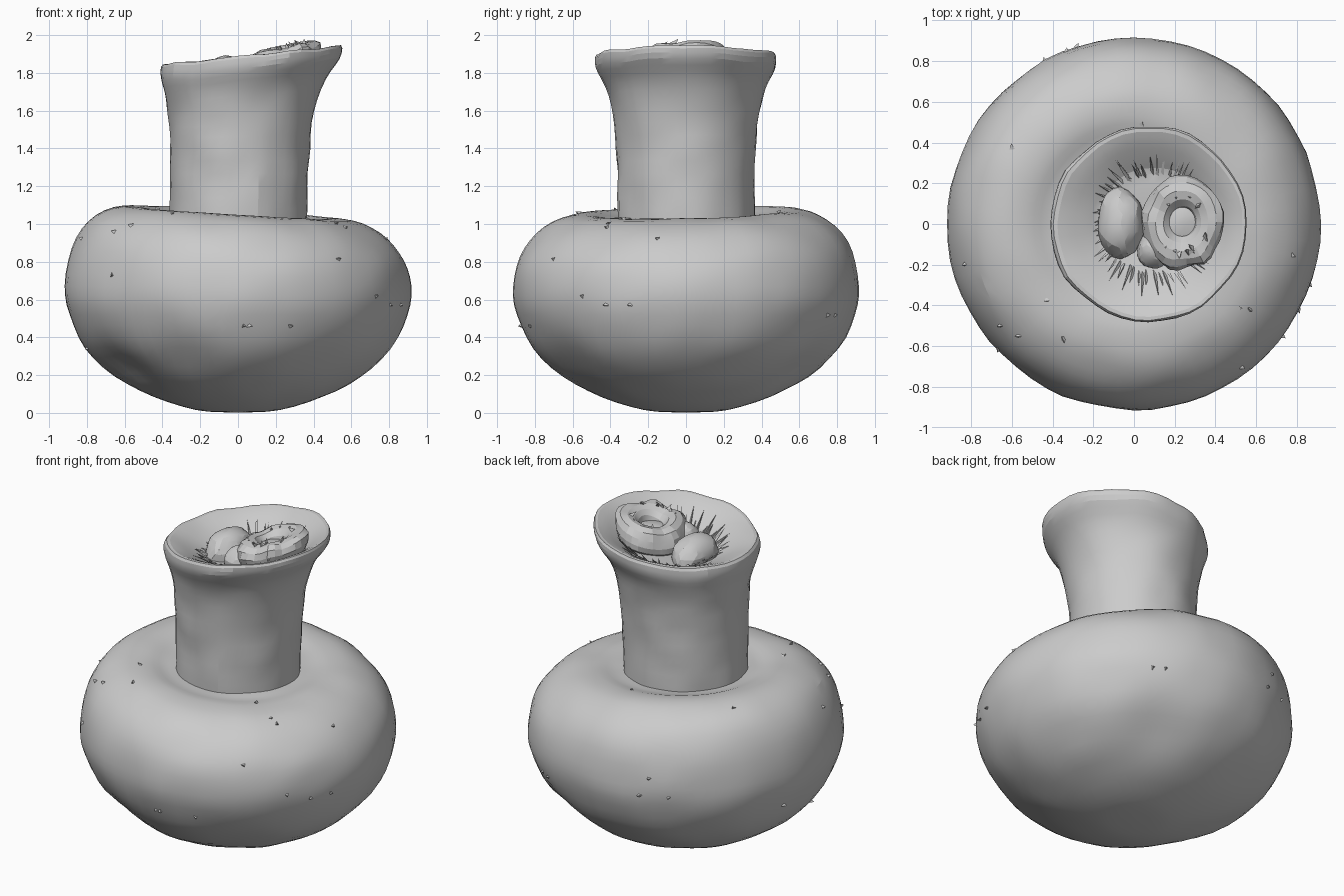
import bpy, math, random
from mathutils import Vector, noise

if "Cube" in bpy.data.objects:
    bpy.data.objects.remove(bpy.data.objects["Cube"])

random.seed(4)


def make_object(name, verts, faces):
    mesh = bpy.data.meshes.new(name)
    mesh.from_pydata(verts, [], faces)
    mesh.update()
    obj = bpy.data.objects.new(name, mesh)
    bpy.context.collection.objects.link(obj)
    return obj


def smooth_path(points, steps):
    """Catmull-Rom interpolation through the profile points."""
    pts = [Vector(p) for p in points]
    pts = [2 * pts[0] - pts[1]] + pts + [2 * pts[-1] - pts[-2]]
    out = []
    for a, b, c, d in zip(pts, pts[1:], pts[2:], pts[3:]):
        for i in range(steps):
            t = i / steps
            out.append(0.5 * (2 * b + (c - a) * t + (2 * a - 5 * b + 4 * c - d) * t * t
                              + (3 * b - a - 3 * c + d) * t ** 3))
    return out + [pts[-2]]


def revolve(name, profile, segs, deform, cap_start=False, cap_end=False):
    verts, faces = [], []
    for row in profile:
        for s in range(segs):
            a = 2 * math.pi * s / segs
            verts.append(deform(row, math.cos(a), math.sin(a)))
    for r in range(len(profile) - 1):
        for s in range(segs):
            n = (s + 1) % segs
            faces.append((r * segs + s, r * segs + n, (r + 1) * segs + n, (r + 1) * segs + s))
    if cap_start:
        faces.append(tuple(reversed(range(segs))))
    if cap_end:
        faces.append(tuple(range((len(profile) - 1) * segs, len(profile) * segs)))
    return make_object(name, verts, faces)


def ease(lo, hi, v):
    t = min(1, max(0, (v - lo) / (hi - lo)))
    return t * t * (3 - 2 * t)


def shade(obj, angle):
    bpy.ops.object.select_all(action='DESELECT')
    obj.select_set(True)
    bpy.context.view_layer.objects.active = obj
    bpy.ops.object.shade_smooth_by_angle(angle=math.radians(angle))


# Squat body with a lopsided shoulder and shallow dents
dents = [(Vector((-0.60, -0.35, 0.24)), 0.05), (Vector((0.35, 0.62, 0.20)), 0.045),
         (Vector((-0.35, -0.70, 0.30)), 0.03), (Vector((0.45, -0.62, 0.26)), 0.02)]


def body_shape(row, c, s):
    r, z = row
    p = Vector((r * c, r * s, z))
    p.z += ease(0.65, 1.03, z) * (-0.065 * p.x + 0.025 * p.y) * ease(0.2, 0.6, r)
    inward = Vector((0, 0, 0.6)) - p
    inward.normalize()
    for centre, depth in dents:
        p += inward * depth * math.exp(-((p - centre).length / 0.2) ** 2)
    p += inward * 0.009 * noise.noise(p * 5) * ease(0, 0.15, z)
    return p


body_profile = smooth_path([(0.04, 0.002), (0.22, 0.015), (0.45, 0.085), (0.65, 0.19), (0.81, 0.34),
                            (0.895, 0.52), (0.915, 0.67), (0.88, 0.84), (0.79, 0.97),
                            (0.66, 1.045), (0.53, 1.06), (0.43, 1.04), (0.355, 1.035)], 3)
shade(revolve("body", body_profile, 64, body_shape, cap_start=True), 14)


# Neck flaring into a slanted lip, then turning into the shallow mouth
def neck_shape(row, c, s):
    r, z, shift, = row
    k = ease(1.3, 1.85, z)
    x, y = shift + r * c, r * s
    p = Vector((x, y, z + 0.105 * k * x))
    wobble = 0.012 * noise.noise(p * 6)
    return p + Vector((wobble * c, wobble * s, wobble * k))


neck_profile = smooth_path([(0.362, 1.02, 0), (0.362, 1.2, 0.005), (0.37, 1.4, 0.01), (0.387, 1.58, 0.02),
                            (0.425, 1.72, 0.035), (0.475, 1.82, 0.065), (0.47, 1.885, 0.075),
                            (0.40, 1.86, 0.08), (0.32, 1.81, 0.09), (0.25, 1.77, 0.1),
                            (0.06, 1.75, 0.1)], 3)
shade(revolve("neck", neck_profile, 44, neck_shape, cap_end=True), 14)


# Lumps packed in the mouth
def lump(name, centre, size):
    bpy.ops.mesh.primitive_ico_sphere_add(subdivisions=3, radius=1, location=centre)
    obj = bpy.context.object
    obj.name = name
    for v in obj.data.vertices:
        v.co *= 1 + 0.09 * noise.noise(v.co * 1.7 + Vector(centre) * 9)
        v.co = Vector(a * b for a, b in zip(v.co, size))
    shade(obj, 14)


lump("left_lump", (-0.065, 0.005, 1.77), (0.115, 0.175, 0.12))
lump("middle_lump", (0.10, -0.13, 1.78), (0.085, 0.09, 0.10))

bpy.ops.mesh.primitive_torus_add(major_segments=30, minor_segments=12, major_radius=0.145,
                                 minor_radius=0.08, location=(0.24, 0.01, 1.86))
ring = bpy.context.object
ring.name = "ring_lump"
for v in ring.data.vertices:
    bump = noise.noise(v.co * 9)
    v.co *= 1 + 0.10 * bump
    v.co.y *= 1.03
    v.co.x *= 0.9
    v.co.z += 0.27 * v.co.x + 0.015 * bump
shade(ring, 14)
lump("ring_core", (0.24, 0.01, 1.83), (0.12, 0.13, 0.06))


# Small three-sided splinters, combined per group
def splinters(name, items):
    verts, faces = [], []
    for base, tip, width in items:
        axis = (tip - base).normalized()
        u = axis.orthogonal().normalized()
        w = axis.cross(u)
        n = len(verts)
        for k in range(3):
            a = 2 * math.pi * k / 3
            verts.append(base + width * (u * math.cos(a) + w * math.sin(a)))
        verts.append(tip)
        faces += [(n, n + 1, n + 3), (n + 1, n + 2, n + 3), (n + 2, n, n + 3), (n, n + 2, n + 1)]
    return make_object(name, verts, faces)


fibres = []
for i in range(60):
    a = 2 * math.pi * i / 60 + random.uniform(-0.05, 0.05)
    sides = abs(math.sin(a))
    r0 = 0.23 + 0.02 * random.random()
    r1 = r0 + 0.04 + random.uniform(0.03, 0.10) * sides
    z = 1.765 + 0.01 * math.cos(a)
    fibres.append((Vector((0.09 + r0 * math.cos(a), r0 * math.sin(a), z)),
                   Vector((0.09 + r1 * math.cos(a + 0.05), r1 * math.sin(a + 0.05),
                           z + random.uniform(0.07, 0.11) + 0.05 * math.cos(a))), 0.011))
splinters("mouth_fibres", fibres)

# Crumbs on top of the ring lump
crumbs = []
for i in range(12):
    a = random.uniform(0, 2 * math.pi)
    b = Vector((0.25 + 0.12 * math.cos(a), 0.14 * math.sin(a), 1.92 + 0.03 * math.cos(a)))
    crumbs.append((b, b + Vector((random.uniform(-.04, .04), random.uniform(-.04, .04), 0.035)), 0.02))
splinters("ring_crumbs", crumbs)

# Stray chips sticking out of the body
chips = []
for i in range(26):
    row = random.choice(body_profile[12:-5])
    a = random.uniform(0, 2 * math.pi)
    p = body_shape(row, math.cos(a), math.sin(a))
    out = (p - Vector((0, 0, 0.6))).normalized()
    side = Vector((-math.sin(a), math.cos(a), 0)) * random.uniform(-0.02, 0.02)
    chips.append((p - out * 0.006, p + out * 0.017 + side, 0.016))
splinters("body_chips", chips)
